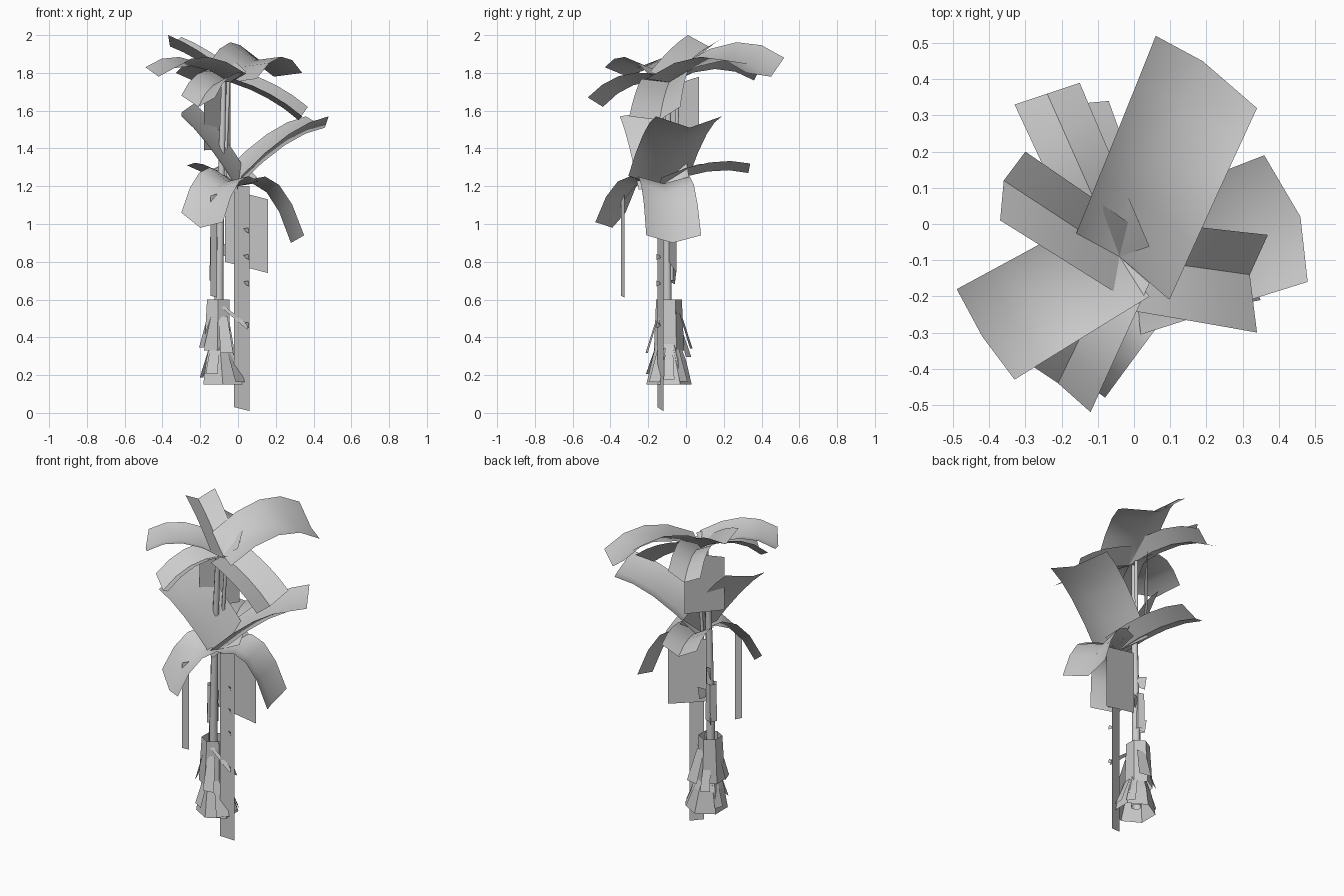
import bpy, bmesh, math, random
from mathutils import Vector

random.seed(4)
cube = bpy.data.objects.get("Cube")
if cube:
    bpy.data.objects.remove(cube)

grey = bpy.data.materials.new("plain_grey")
grey.use_nodes = True
COLOUR = (0.6, 0.6, 0.6, 1)
grey.diffuse_color = COLOUR
grey.node_tree.nodes["Principled BSDF"].inputs["Base Color"].default_value = COLOUR


def add_grid(name, rows, smooth=30, closed=False):
    """Skin rows of points with quads; smooth is the sharp-edge angle, 0 for flat."""
    bm = bmesh.new()
    grid = [[bm.verts.new(p) for p in row] for row in rows]
    for a, b in zip(grid, grid[1:]):
        n = len(a)
        for i in range(n if closed else n - 1):
            j = (i + 1) % n
            bm.faces.new((a[i], a[j], b[j], b[i]))
    mesh = bpy.data.meshes.new(name)
    bm.to_mesh(mesh)
    bm.free()
    mesh.materials.append(grey)
    obj = bpy.data.objects.new(name, mesh)
    bpy.context.collection.objects.link(obj)
    if smooth:
        bpy.ops.object.select_all(action='DESELECT')
        obj.select_set(True)
        bpy.context.view_layer.objects.active = obj
        bpy.ops.object.shade_smooth_by_angle(angle=math.radians(smooth))


def frond(name, root, left, keel, right, rise, smooth):
    """Folded leaf card: constant cross-section swept along an arch."""
    root, keel = Vector(root), Vector(keel)
    bend = root.lerp(keel, .58) + Vector((0, 0, rise))
    offsets = [Vector(left) - keel, Vector(), Vector(right) - keel]
    rows = []
    for k in range(5):
        t = k / 4
        p = root * (1 - t) ** 2 + bend * 2 * t * (1 - t) + keel * t ** 2
        rows.append([p + o * (0.92 + 0.08 * t) for o in offsets])
    add_grid(name, rows, smooth)


def tube(name, rings, sides):
    """Open tube through (x, y, z, radius) rings."""
    rows = []
    for x, y, z, r in rings:
        angles = [math.tau * (i + 0.5) / sides for i in range(sides)]
        rows.append([(x + r * math.cos(a), y + r * math.sin(a), z) for a in angles])
    add_grid(name, rows, 50 if sides > 7 else 0, True)


def card(name, a, b, c, d):
    add_grid(name, [[a, b], [d, c]], 0)


# Upper crown: left, keel and right tip points, arch height, sharp-edge angle
UPPER = {
    "back": ((.06, .52, 1.88), (.19, .45, 1.78), (.34, .32, 1.80), .20, 75),
    "raised": ((-.37, .01, 2.0), (-.36, .12, 1.94), (-.30, .20, 1.99), .03, 30),
    "side": ((-.33, -.43, 1.83), (-.42, -.31, 1.78), (-.49, -.18, 1.83), .14, 75),
    "front": ((-.12, -.52, 1.67), (-.21, -.44, 1.62), (-.30, -.38, 1.68), .11, 30),
    "drooping": ((.37, -.03, 1.62), (.32, -.14, 1.55), (.34, -.30, 1.57), .05, 30),
    "rear": ((-.33, .33, 1.80), (-.24, .36, 1.76), (-.15, .39, 1.82), .13, 30),
}
for key, tip in UPPER.items():
    frond("upper_frond_" + key, (-.04, -.09, 1.75), *tip)

# Lower crown
LOWER = {
    "raised_left": ((.36, .19, 1.57), (.46, .02, 1.51), (.48, -.16, 1.57), .10, 75),
    "raised_right": ((-.30, -.35, 1.57), (-.30, -.23, 1.59), (-.23, -.06, 1.64), .06, 30),
    "front": ((-.08, -.48, 1.01), (-.20, -.39, .98), (-.30, -.32, 1.06), .23, 75),
    "side": ((.28, .08, .94), (.28, -.07, .90), (.35, -.21, .94), .26, 75),
    "rear": ((-.27, .28, 1.31), (-.18, .33, 1.27), (-.07, .34, 1.32), .08, 30),
}
for key, tip in LOWER.items():
    frond("lower_frond_" + key, (0, -.14, 1.20), *tip)

# Flat front trunk and hanging cards
card("flat_trunk", (-.02, -.15, .03), (.06, -.12, .01), (.06, -.12, 1.2), (-.02, -.15, 1.2))
card("hanging_card", (-.07, -.09, .80), (.16, -.05, .74), (.16, -.05, 1.13), (-.07, -.09, 1.19))
card("hanging_strip", (-.145, -.345, .62), (-.11, -.325, .61), (-.11, -.325, 1.16), (-.145, -.345, 1.15))
card("upper_card", (-.18, -.12, 1.39), (-.04, .07, 1.40), (-.04, .07, 1.78), (-.18, -.12, 1.72))

# Slender trunk with a twin stem near the top
tube("round_trunk", [(-.10, -.10, .2, .03), (-.10, -.10, .7, .024),
                     (-.09, -.10, 1.2, .02), (-.075, -.09, 1.76, .014)], 8)
tube("twin_stem", [(-.07, -.06, 1.25, .01), (-.05, -.04, 1.76, .01)], 8)
tube("trunk_sleeve", [(-.115, -.09, .70, .036), (-.115, -.09, .93, .032)], 5)

# Layered bark skirt
tube("bark_collar", [(-.11, -.09, .33, .08), (-.105, -.09, .60, .068)], 6)
tube("bark_skirt", [(-.08, -.09, .15, .12), (-.09, -.09, .28, .09),
                    (-.10, -.10, .42, .045)], 6)
for i in range(9):
    a = math.tau * i / 9
    out = Vector((math.cos(a), math.sin(a), 0))
    side = Vector((-out.y, out.x, 0)) * random.uniform(.025, .04)
    top = Vector((-.09, -.09, random.uniform(.32, .58))) + out * .06
    low = Vector((-.08, -.09, top.z - random.uniform(.15, .2))) + out * .12
    card(f"bark_flap_{i}", low - side, low + side, top + side * .7, top - side * .7)

# Small shoots on both trunks
for i, z in enumerate((.46, .68, .82, .96)):
    p = Vector((.04, -.135, z))
    card(f"front_shoot_{i}", p, p + Vector((.02, -.02, -.01)),
         p + Vector((.015, -.02, .02)), p + Vector((-.01, -.005, .015)))
    q = Vector((-.09, -.09, z + .02))
    s = -1 if i % 2 else 1
    card(f"trunk_shoot_{i}", q, q + Vector((s * .04, .03, -.02)),
         q + Vector((s * .045, .04, .06)), q + Vector((0, .02, .05)))
card("skirt_twig", (-.09, -.15, .56), (.05, -.15, .44), (.05, -.14, .47), (-.09, -.14, .58))
